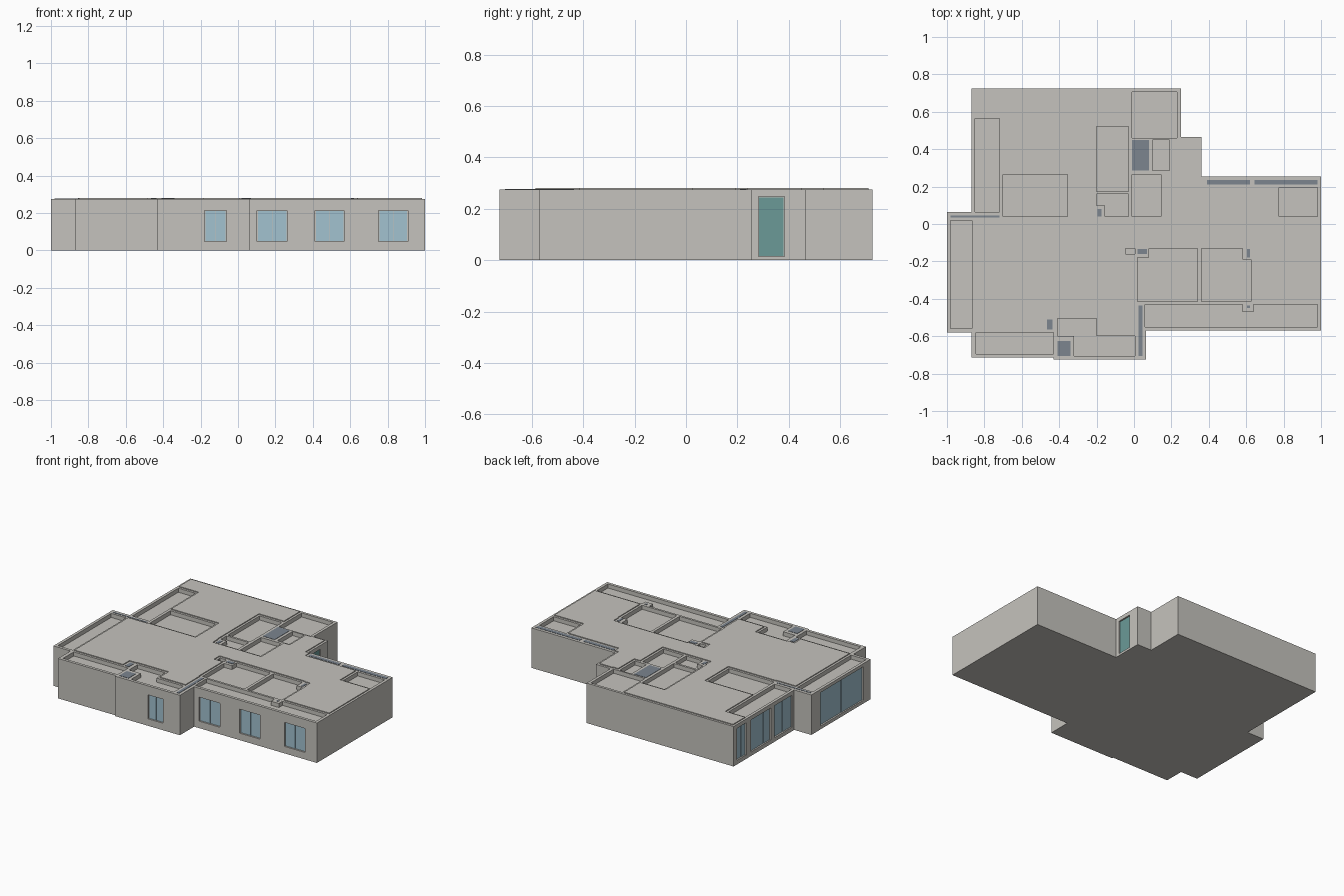
import bpy, bmesh

if "Cube" in bpy.data.objects:
    bpy.data.objects.remove(bpy.data.objects["Cube"])

def material(name, rgb):
    m = bpy.data.materials.new(name)
    m.diffuse_color = (*rgb, 1)
    m.use_nodes = True
    m.node_tree.nodes["Principled BSDF"].inputs["Base Color"].default_value = m.diffuse_color
    return m

PLASTER = material("warm_grey_plaster", (0.56, 0.545, 0.51))
GLASS = material("pale_blue_glass", (0.36, 0.54, 0.63))
DOOR = material("teal_door", (0.145, 0.32, 0.31))
CAP = material("slate_blue_cap", (0.20, 0.235, 0.275))

# Plan rectangles as (x0, x1, y0, y1)
FOOTPRINT = [(-.87, .25, -.57, .725), (.25, .36, -.57, .465), (.36, 1, -.57, .255),
             (-1, -.87, -.58, .065), (-.87, -.43, -.715, -.57), (-.43, .065, -.725, -.57)]
LOW_ROOMS = [(-.85, -.72, .065, .565), (-.70, -.355, .04, .265), (-.20, -.03, .175, .52),
             (-.01, .23, .46, .707), (.10, .19, .285, .45), (-.01, .145, .04, .265),
             (-.20, -.03, .10, .16), (-.155, -.03, .04, .10), (.775, .98, .04, .195),
             (-.98, -.865, -.56, .02), (-.845, -.43, -.695, -.58), (-.41, -.20, -.60, -.505),
             (-.32, .005, -.705, -.60), (.02, .34, -.415, -.18), (.08, .34, -.18, -.13),
             (.36, .625, -.415, -.19), (.36, .58, -.19, -.13), (.06, .98, -.55, -.47),
             (.06, .58, -.47, -.43), (.64, .98, -.47, -.43), (-.045, .005, -.16, -.13)]
SHAFTS = [(-.01, .08, .285, .45), (.39, .62, .21, .235), (.645, .98, .21, .235),
          (-.98, -.72, .035, .045), (-.195, -.175, .04, .08), (.02, .07, -.16, -.135),
          (.605, .62, -.18, -.135), (.605, .62, -.45, -.435), (-.465, -.435, -.565, -.51),
          (-.41, -.34, -.705, -.625), (.025, .045, -.705, -.435)]
M = 0.015      # wall edge left bare around the raised ceiling

def inside(rects, x, y, grow=0):
    return any(a - grow < x < b + grow and c - grow < y < d + grow for a, b, c, d in rects)

def grid(i, rects, margin):
    vals = set()
    for r in rects:
        for v in r[i:i + 2]:
            vals |= {round(v + s, 4) for s in (-margin, 0, margin)}
    return sorted(vals)

def finish(name, bm, mat):
    me = bpy.data.meshes.new(name)
    bm.to_mesh(me)
    bm.free()
    me.materials.append(mat)
    ob = bpy.data.objects.new(name, me)
    bpy.context.collection.objects.link(ob)
    return ob

def prism(name, rects, region, z0, z1, mat, margin=0):
    """Extrude every plan cell whose centre satisfies the region rule."""
    xs, ys = grid(0, rects, margin), grid(2, rects, margin)
    bm = bmesh.new()
    verts = {}

    def v(i, j):
        if (i, j) not in verts:
            verts[i, j] = bm.verts.new((xs[i], ys[j], z0))
        return verts[i, j]
    for i in range(len(xs) - 1):
        for j in range(len(ys) - 1):
            if region((xs[i] + xs[i + 1]) / 2, (ys[j] + ys[j + 1]) / 2):
                bm.faces.new((v(i, j), v(i + 1, j), v(i + 1, j + 1), v(i, j + 1)))
    ext = bmesh.ops.extrude_face_region(bm, geom=bm.faces[:], use_keep_orig=True)
    for g in ext["geom"]:
        if isinstance(g, bmesh.types.BMVert):
            g.co.z = z1
    bmesh.ops.recalc_face_normals(bm, faces=bm.faces[:])
    bmesh.ops.dissolve_limit(bm, angle_limit=0.01, verts=bm.verts[:], edges=bm.edges[:])
    return finish(name, bm, mat)

def add_box(bm, x0, x1, y0, y1, z0, z1):
    vs = bmesh.ops.create_cube(bm, size=1)["verts"]
    for w in vs:
        w.co = ((x0 + x1) / 2 + w.co.x * (x1 - x0), (y0 + y1) / 2 + w.co.y * (y1 - y0),
                (z0 + z1) / 2 + w.co.z * (z1 - z0))

# Floor slab, walls and lowered ceilings
prism("floor_slab", FOOTPRINT, lambda x, y: inside(FOOTPRINT, x, y), 0, .013, PLASTER)
walls = prism("walls", FOOTPRINT + LOW_ROOMS,
              lambda x, y: inside(FOOTPRINT, x, y) and not inside(LOW_ROOMS, x, y),
              .013, .275, PLASTER)
prism("low_ceilings", LOW_ROOMS, lambda x, y: inside(LOW_ROOMS, x, y), .237, .247, PLASTER)

# Raised main ceiling, set back from every wall edge
def main_area(x, y):
    offs = (-M, 0, M)
    return (all(inside(FOOTPRINT, x + a, y + b, 1e-5) for a in offs for b in offs)
            and not inside(LOW_ROOMS + SHAFTS, x, y, M))
prism("main_ceiling", FOOTPRINT + LOW_ROOMS + SHAFTS, main_area, .2745, .281, PLASTER, M)

# Shaft caps
bm = bmesh.new()
for a, b, c, d in SHAFTS:
    add_box(bm, a, b, c, d, .272, .277)
finish("shaft_caps", bm, CAP)

# Openings: facing axis, wall plane, outward sign, start, end, bottom, top, panes
WINDOWS = [("y", -.725, -1, -.175, -.065, .05, .21, 2)]
WINDOWS += [("y", -.57, -1, a, b, .05, .21, 2) for a, b in ((.105, .26), (.415, .565), (.755, .905))]
WINDOWS += [("x", -.87, -1, a, b, .03, .245, n) for a, b, n in
            ((.59, .685, 2), (.32, .53, 3), (.09, .275, 2))]
WINDOWS += [("x", -1, -1, -.50, -.04, .025, .25, 2)]
DOORS = [("x", .36, 1, .285, .38, .017, .245, 1)]

def plate(bm, axis, plane, sign, a, b, z0, z1, near, far):
    p, q = sorted((plane - sign * near, plane - sign * far))
    if axis == "y":
        add_box(bm, a, b, p, q, z0, z1)
    else:
        add_box(bm, p, q, a, b, z0, z1)

cut, glass, door = bmesh.new(), bmesh.new(), bmesh.new()
for group, target in ((WINDOWS, glass), (DOORS, door)):
    for ax, pl, sg, a, b, z0, z1, n in group:
        plate(cut, ax, pl, sg, a - .003, b + .003, z0 - .002, z1 + .003, -.01, .012)
        w = (b - a) / n
        for k in range(n):        # sliding panes alternate in depth
            s = .002 * (k % 2)
            gap = .002 if n > 1 else 0
            plate(target, ax, pl, sg, a + k * w + gap, a + (k + 1) * w - gap / 2,
                  z0, z1, .007 + s, .0125)
cutter = finish("opening_cutter", cut, PLASTER)
cutter.hide_render = True
finish("window_panes", glass, GLASS)
finish("entrance_door", door, DOOR)

# Cut the window and door recesses
mod = walls.modifiers.new("openings", "BOOLEAN")
mod.object = cutter
mod.operation = "DIFFERENCE"
mod.solver = "EXACT"
bpy.context.view_layer.objects.active = walls
bpy.ops.object.modifier_apply(modifier=mod.name)
bpy.data.objects.remove(cutter)
